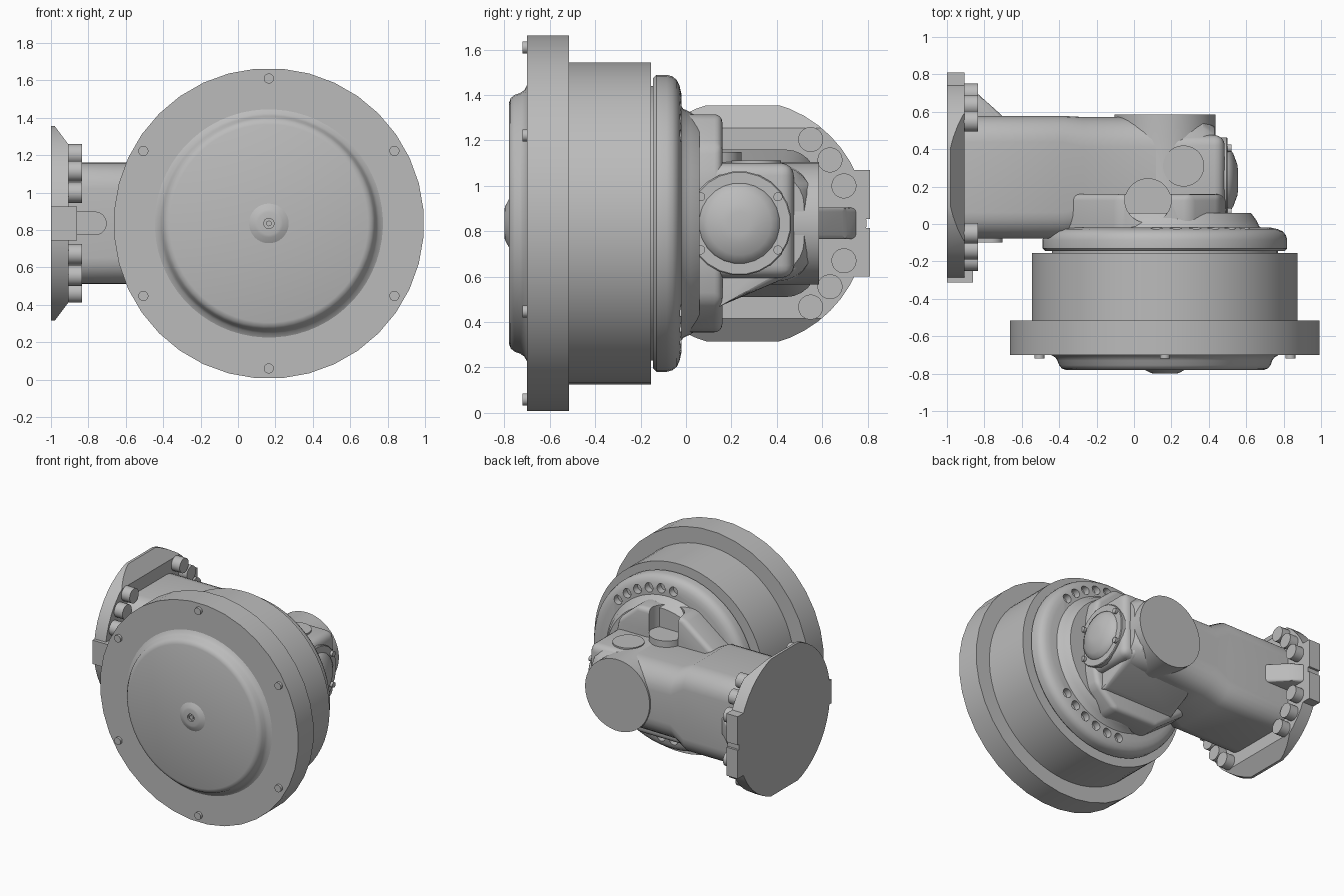
import bpy, bmesh
from math import sin, cos, pi, radians
from mathutils import Vector

if "Cube" in bpy.data.objects:
    bpy.data.objects.remove(bpy.data.objects["Cube"], do_unlink=True)

GREY = bpy.data.materials.new("cast_grey")
GREY.use_nodes = True
GREY.diffuse_color = (0.5, 0.5, 0.5, 1)
GREY.node_tree.nodes["Principled BSDF"].inputs["Base Color"].default_value = (0.5, 0.5, 0.5, 1)
parts = []
HUB = (0.165, 0.835)     # x, z of the wheel axis
ARM = (0.25, 0.835)      # y, z of the arm axis


def place(axis, t, u, v):
    """Point at distance t along an axis; u, v are the other two coordinates in order."""
    return Vector({"X": (t, u, v), "Y": (u, t, v), "Z": (u, v, t)}[axis])


def finish(name, bm):
    bmesh.ops.remove_doubles(bm, verts=bm.verts, dist=1e-5)
    bmesh.ops.recalc_face_normals(bm, faces=bm.faces)
    mesh = bpy.data.meshes.new(name)
    bm.to_mesh(mesh)
    bm.free()
    mesh.materials.append(GREY)
    obj = bpy.data.objects.new(name, mesh)
    bpy.context.collection.objects.link(obj)
    parts.append(obj)
    return obj


def skin(bm, rings):
    """Join rings of points with quads and cap both ends."""
    loops = [[bm.verts.new(p) for p in ring] for ring in rings]
    n = len(loops[0])
    for a, b in zip(loops, loops[1:]):
        for i in range(n):
            bm.faces.new((a[i], a[(i + 1) % n], b[(i + 1) % n], b[i]))
    bm.faces.new(loops[0])
    bm.faces.new(loops[-1])


def lathe(name, axis, centre, profile, seg=48):
    """Turn (radius, distance) pairs about an axis."""
    bm = bmesh.new()
    skin(bm, [[place(axis, t, centre[0] + r * cos(2 * pi * (i + 0.5) / seg),
                     centre[1] + r * sin(2 * pi * (i + 0.5) / seg)) for i in range(seg)]
              for r, t in profile])
    return finish(name, bm)


def cyl(name, axis, centre, r, a, b, seg=32):
    return lathe(name, axis, centre, [(r, a), (r, b)], seg)


def prism(name, axis, points, a, b, bevel=0.0):
    bm = bmesh.new()
    skin(bm, [[place(axis, t, u, v) for u, v in points] for t in (a, b)])
    if bevel:
        bmesh.ops.bevel(bm, geom=bm.edges[:], offset=bevel, segments=4, profile=0.5,
                        affect="EDGES", clamp_overlap=True)
    return finish(name, bm)


def box(name, x, y, z, bevel=0.0):
    return prism(name, "X", [(y[0], z[0]), (y[1], z[0]), (y[1], z[1]), (y[0], z[1])], *x, bevel)


def cut(obj, cutters):
    for c in cutters:
        mod = obj.modifiers.new("cut", "BOOLEAN")
        mod.operation, mod.object, mod.solver = "DIFFERENCE", c, "EXACT"
    bpy.context.view_layer.update()
    dg = bpy.context.evaluated_depsgraph_get()
    mesh = bpy.data.meshes.new_from_object(obj.evaluated_get(dg))
    obj.modifiers.clear()
    obj.data = mesh
    for c in cutters:
        parts.remove(c)
        bpy.data.objects.remove(c, do_unlink=True)


def rounded_rect(x, hy, hz, r, steps=6):
    ring = []
    for k, (sy, sz) in enumerate([(1, 1), (-1, 1), (-1, -1), (1, -1)]):
        for i in range(steps + 1):
            a = pi / 2 * (k + i / steps)
            ring.append((x, ARM[0] + sy * (hy - r) + r * cos(a), ARM[1] + sz * (hz - r) + r * sin(a)))
    return ring


# Wheel end: cover, flange, drum
lathe("front_cover", "Y", HUB, [(0.53, -0.78), (0.552, -0.772), (0.566, -0.755), (0.575, -0.73),
                                (0.588, -0.712), (0.61, -0.70), (0.61, -0.68)], 64)
cyl("wheel_flange", "Y", HUB, 0.83, -0.70, -0.515, 36)
cyl("drum", "Y", HUB, 0.71, -0.52, -0.155, 64)
cyl("drum_spacer", "Y", HUB, 0.605, -0.16, -0.14, 64)
nub = lathe("centre_plug", "Y", HUB, [(0.06, -0.80), (0.075, -0.797), (0.115, -0.775), (0.115, -0.76)])
cut(nub, [cyl("plug_socket", "Y", HUB, 0.028, -0.82, -0.785, 12)])
cyl("plug_screw", "Y", HUB, 0.016, -0.795, -0.78, 6)
for k in range(6):
    a = radians(90 + 60 * k)
    cyl("flange_bolt", "Y", (HUB[0] + 0.775 * cos(a), HUB[1] + 0.775 * sin(a)), 0.027, -0.72, -0.69, 16)

# Gear case disc with sunken bolt holes along the +x side
disc = lathe("case_disc", "Y", HUB, [(0.64, -0.145), (0.655, -0.13), (0.655, -0.085), (0.648, -0.06),
                                     (0.632, -0.04), (0.605, -0.028), (0.57, -0.02)], 64)
holes = []
for s in (1, -1):
    for k in range(6):
        a = radians(s * (42 + 10.5 * k))
        holes.append(cyl("bolt_hole", "Y", (HUB[0] + 0.565 * cos(a), HUB[1] + 0.565 * sin(a)),
                         0.034, -0.07, 0.05, 16))
cut(disc, holes)

# Neck between disc and arm, notched at the top for a round boss
half = [(-0.40, 0.16), (-0.36, 0.27), (-0.08, 0.48), (0.30, 0.48), (0.46, 0.34), (0.49, 0.20)]
outline = [(x, HUB[1] + z) for x, z in half] + [(x, HUB[1] - z) for x, z in reversed(half)]
neck = prism("neck", "Y", outline, -0.08, 0.16, 0.035)
cut(neck, [cyl("notch", "Z", (0.075, 0.13), 0.125, 1.15, 1.5)])
cyl("neck_boss", "Z", (0.075, 0.12), 0.125, 0.95, 1.15)
lathe("neck_skirt", "Y", HUB, [(0.53, -0.03), (0.505, -0.012), (0.49, 0.02), (0.46, 0.06)], 64)

# Arm: rounded square tube that steps down towards the hub end
bm = bmesh.new()
skin(bm, [rounded_rect(*s) for s in [(-0.95, 0.328, 0.325, 0.14), (-0.38, 0.328, 0.325, 0.14),
                                     (-0.27, 0.322, 0.27, 0.16), (0.165, 0.322, 0.265, 0.16),
                                     (0.37, 0.31, 0.255, 0.16), (0.43, 0.27, 0.22, 0.14)]])
finish("arm", bm)
lathe("rear_barrel", "Y", HUB, [(0.29, 0.0), (0.27, 0.12), (0.27, 0.585)], 48)
prism("lower_web", "X", [(0.05, 0.44), (0.15, 0.47), (0.50, 0.62), (0.50, 0.80), (0.05, 0.80)],
      -0.20, 0.42, 0.04)
cyl("top_boss", "Z", (0.265, 0.31), 0.11, 0.95, 1.112)

# Side pad and domed bearing cap
box("side_pad", (0.1, 0.485), (0.0, 0.475), (0.595, 1.10), 0.055)
CAP = (0.235, 0.835)
lathe("bearing_cap", "X", CAP, [(0.23, 0.46), (0.23, 0.495), (0.225, 0.50), (0.178, 0.50), (0.172, 0.512),
                                (0.14, 0.532), (0.085, 0.552), (0.05, 0.557)], 24)
for sy in (1, -1):
    for sz in (1, -1):
        cyl("cap_bolt", "X", (CAP[0] + sy * 0.17, CAP[1] + sz * 0.117), 0.02, 0.48, 0.52, 12)

# Mounting flange: disc trimmed flat and chamfered above and below
bm = bmesh.new()
skin(bm, [[place("X", x, ARM[0] + 0.545 * cos(2 * pi * i / 48), ARM[1] + 0.545 * sin(2 * pi * i / 48))
           for i in range(48)] for x in (-1.0, -0.905)])
for s in (1, -1):
    for normal in (Vector((0, 0, s)), Vector((0.1, 0, s * 0.075))):
        cutting = bmesh.ops.bisect_plane(bm, geom=bm.verts[:] + bm.edges[:] + bm.faces[:], clear_outer=True,
                                         plane_co=(-0.98, 0, ARM[1] + s * 0.52), plane_no=normal)
        edges = [e for e in cutting["geom_cut"] if isinstance(e, bmesh.types.BMEdge)]
        bmesh.ops.holes_fill(bm, edges=edges, sides=0)
finish("mounting_flange", bm)
rear = box("rear_flange_pad", (-1.0, -0.905), (0.6, 0.81), (0.60, 1.07))
cut(rear, [box("pad_groove", (-1.1, -0.8), (0.79, 0.9), (0.815, 0.855))])
box("front_lug", (-1.0, -0.86), (-0.312, -0.1), (0.745, 0.925))
for s in (1, -1):
    for deg in (20.3, 36, 51):
        a = radians(deg)
        for t in (1, -1):
            cyl("mount_bolt", "X", (ARM[0] + s * 0.475 * cos(a), ARM[1] + t * 0.475 * sin(a)),
                0.055, -0.92, -0.835, 24)

# Stiffening rib behind and rounded key in front of the arm
prism("rear_rib", "Z", [(-0.92, 0.5), (-0.66, 0.5), (-0.70, 0.575), (-0.84, 0.70), (-0.92, 0.76)],
      0.765, 0.905, 0.02)
box("front_key", (-0.90, -0.765), (-0.10, 0.0), (0.772, 0.898))
cyl("front_key_end", "Y", (-0.765, 0.835), 0.063, -0.10, 0.0)

# Smooth shading with sharp edges kept
bpy.ops.object.select_all(action="DESELECT")
for obj in parts:
    obj.select_set(True)
bpy.context.view_layer.objects.active = parts[0]
bpy.ops.object.shade_smooth_by_angle(angle=radians(32))
